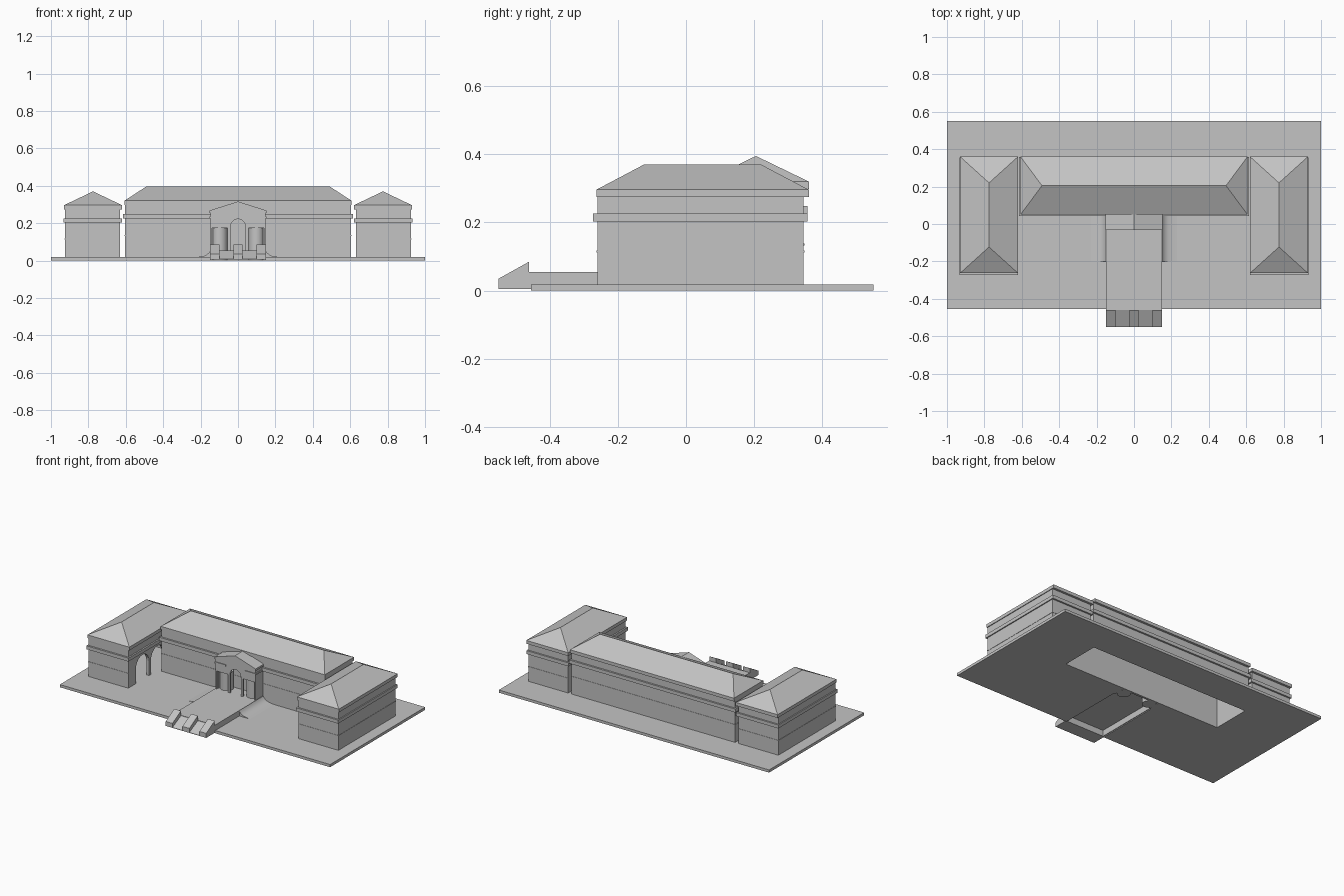
import bpy, bmesh, math
from mathutils import Vector

cube = bpy.data.objects.get("Cube")
if cube:
    bpy.data.objects.remove(cube, do_unlink=True)

GREY = (0.55, 0.55, 0.55, 1)
stone = bpy.data.materials.new("grey stone")
stone.use_nodes = True
stone.diffuse_color = GREY
stone.node_tree.nodes["Principled BSDF"].inputs["Base Color"].default_value = GREY


def finish(name, bm, smooth=False):
    bmesh.ops.recalc_face_normals(bm, faces=bm.faces)
    mesh = bpy.data.meshes.new(name)
    bm.to_mesh(mesh)
    bm.free()
    mesh.materials.append(stone)
    ob = bpy.data.objects.new(name, mesh)
    bpy.context.collection.objects.link(ob)
    if smooth:
        bpy.ops.object.select_all(action='DESELECT')
        ob.select_set(True)
        bpy.context.view_layer.objects.active = ob
        bpy.ops.object.shade_smooth_by_angle(angle=math.radians(40))
    return ob


def add_box(bm, x0, x1, y0, y1, z0, z1):
    vs = bmesh.ops.create_cube(bm, size=1)["verts"]
    size = Vector((x1 - x0, y1 - y0, z1 - z0))
    mid = Vector((x0 + x1, y0 + y1, z0 + z1)) / 2
    for v in vs:
        v.co = v.co * size + mid


def box(name, *dims):
    bm = bmesh.new()
    add_box(bm, *dims)
    return finish(name, bm)


def ring(name, x0, x1, y0, y1, z0, z1, t, skip=None):
    """Four walls round a rectangle; skip leaves out the 'low' or 'high' x wall."""
    bm = bmesh.new()
    add_box(bm, x0, x1, y0, y0 + t, z0, z1)
    add_box(bm, x0, x1, y1 - t, y1, z0, z1)
    if skip != "low":
        add_box(bm, x0, x0 + t, y0 + t, y1 - t, z0, z1)
    if skip != "high":
        add_box(bm, x1 - t, x1, y0 + t, y1 - t, z0, z1)
    return finish(name, bm)


def prism(name, pts, axis, lo, hi, smooth=False):
    """Extrude a flat outline along an axis."""
    place = {"x": lambda a, b, d: (d, a, b),
             "y": lambda a, b, d: (a, d, b),
             "z": lambda a, b, d: (a, b, d)}[axis]
    bm = bmesh.new()
    ends = [[bm.verts.new(place(a, b, d)) for a, b in pts] for d in (lo, hi)]
    for loop in ends:
        bm.faces.new(loop)
    n = len(pts)
    for i in range(n):
        j = (i + 1) % n
        bm.faces.new((ends[0][i], ends[0][j], ends[1][j], ends[1][i]))
    return finish(name, bm, smooth)


def arch(c, r, base, spring, steps=10):
    """Points of an arched doorway, from low to high coordinate."""
    curve = [(c - r * math.cos(math.pi * i / steps),
              spring + r * math.sin(math.pi * i / steps)) for i in range(steps + 1)]
    return [(c - r, base)] + curve + [(c + r, base)]


def hip_roof(name, x0, x1, y0, y1, z0, eave, top, inset, along):
    """Hipped roof on a vertical eave, with its ridge along x or y."""
    bm = bmesh.new()
    corners = [(x0, y0), (x1, y0), (x1, y1), (x0, y1)]
    low = [bm.verts.new((x, y, z0)) for x, y in corners]
    up = [bm.verts.new((x, y, eave)) for x, y in corners]
    bm.faces.new(low)
    for i in range(4):
        j = (i + 1) % 4
        bm.faces.new((low[i], low[j], up[j], up[i]))
    mx, my = (x0 + x1) / 2, (y0 + y1) / 2
    if along == "x":
        a, b = bm.verts.new((x0 + inset, my, top)), bm.verts.new((x1 - inset, my, top))
        faces = [(up[0], up[1], b, a), (up[1], up[2], b), (up[2], up[3], a, b), (up[3], up[0], a)]
    else:
        a, b = bm.verts.new((mx, y0 + inset, top)), bm.verts.new((mx, y1 - inset, top))
        faces = [(up[0], up[1], a), (up[1], up[2], b, a), (up[2], up[3], b), (up[3], up[0], a, b)]
    for f in faces:
        bm.faces.new(f)
    return finish(name, bm)


# Ground slab, open under the walkway and the main hall
half = [(0.145, -0.455), (1, -0.455), (1, 0.55)]
hall = [(0.59, 0.335), (0.59, 0.065), (0.145, 0.065)]
right_side = hall + half
prism("ground", right_side + [(-x, y) for x, y in reversed(right_side)], "z", 0, 0.018)

# Main hall
ring("hall_walls", -0.605, 0.605, 0.055, 0.345, 0, 0.30, 0.015)
ring("hall_band", -0.615, 0.615, 0.043, 0.357, 0.225, 0.248, 0.015)
ring("hall_string_course", -0.607, 0.607, 0.053, 0.347, 0.132, 0.138, 0.006)
hip_roof("hall_roof", -0.607, 0.607, 0.05, 0.36, 0.298, 0.32, 0.395, 0.115, "x")

# Side wings, mirrored, each with an arcade facing the court
for s, side in ((-1, "right"), (1, "left")):
    def span(a, b):
        return sorted((s * a, s * b))
    ring(side + "_wing_walls", *span(0.63, 0.925), -0.26, 0.345, 0, 0.275, 0.02,
         skip="low" if s > 0 else "high")
    arcade = ([(-0.24, 0)] + arch(-0.11, 0.07, 0, 0.115) + arch(0.05, 0.07, 0, 0.115)
              + [(0.325, 0), (0.325, 0.275), (-0.24, 0.275)])
    prism(side + "_wing_arcade", arcade, "x", *span(0.63, 0.65))
    ring(side + "_wing_band", *span(0.62, 0.932), -0.272, 0.356, 0.203, 0.226, 0.02)
    # String course stops clear of the arcade
    bm = bmesh.new()
    add_box(bm, *span(0.92, 0.927), -0.262, 0.347, 0.112, 0.118)
    for y in (-0.262, 0.341):
        add_box(bm, *span(0.63, 0.92), y, y + 0.006, 0.112, 0.118)
    finish(side + "_wing_string_course", bm)
    hip_roof(side + "_wing_roof", *span(0.62, 0.93), -0.263, 0.36, 0.274, 0.296, 0.37, 0.14, "y")

# Entrance porch: arched front, side walls, gable roof
front = ([(-0.147, 0.05)] + [(-0.14, 0.05), (-0.14, 0.175), (-0.055, 0.175), (-0.055, 0.05)]
         + arch(0, 0.04, 0.05, 0.182)
         + [(0.055, 0.05), (0.055, 0.175), (0.14, 0.175), (0.14, 0.05)]
         + [(0.147, 0.05), (0.147, 0.262), (-0.147, 0.262)])
prism("porch_front", front, "y", -0.027, -0.015)
prism("porch_roof", [(-0.152, 0.255), (0.152, 0.255), (0.152, 0.268), (0, 0.316), (-0.152, 0.268)],
      "y", -0.031, 0.056)
for s, side in ((-1, "right"), (1, "left")):
    box(side + "_porch_wall", *sorted((s * 0.135, s * 0.147)), -0.015, 0.056, 0, 0.258)
    box(side + "_porch_band", *sorted((s * 0.07, s * 0.152)), -0.032, 0.045, 0.225, 0.236)
    # Round bay behind each side opening
    bm = bmesh.new()
    bmesh.ops.create_cone(bm, cap_ends=True, segments=24, radius1=0.042, radius2=0.042, depth=0.175)
    bmesh.ops.translate(bm, verts=bm.verts, vec=(s * 0.098, 0.022, 0.0875))
    finish(side + "_porch_bay", bm, smooth=True)

# Raised walkway with flared banks
box("walkway_deck", -0.15, 0.15, -0.46, 0.055, 0.045, 0.055)
bank = [(0.145, 0.01), (0.148, 0.055), (0.155, 0.043), (0.167, 0.032), (0.182, 0.025),
        (0.21, 0.02), (0.23, 0.018), (0.23, 0.01)]
for s, side in ((-1, "right"), (1, "left")):
    box(side + "_walkway_side", *sorted((s * 0.14, s * 0.15)), -0.46, 0.055, 0.005, 0.05)
    prism(side + "_walkway_bank", [(s * x, z) for x, z in bank], "y", -0.2, 0.055, smooth=True)

# Entrance slope with three wedge kerbs
prism("entrance_slope", [(-0.55, 0.005), (-0.455, 0.005), (-0.455, 0.055), (-0.55, 0.008)],
      "x", -0.148, 0.148)
kerb = [(-0.55, 0.005), (-0.55, 0.035), (-0.46, 0.085), (-0.46, 0.005)]
for name, x in (("right_kerb", -0.125), ("middle_kerb", 0), ("left_kerb", 0.125)):
    prism(name, kerb, "x", x - 0.025, x + 0.025)
